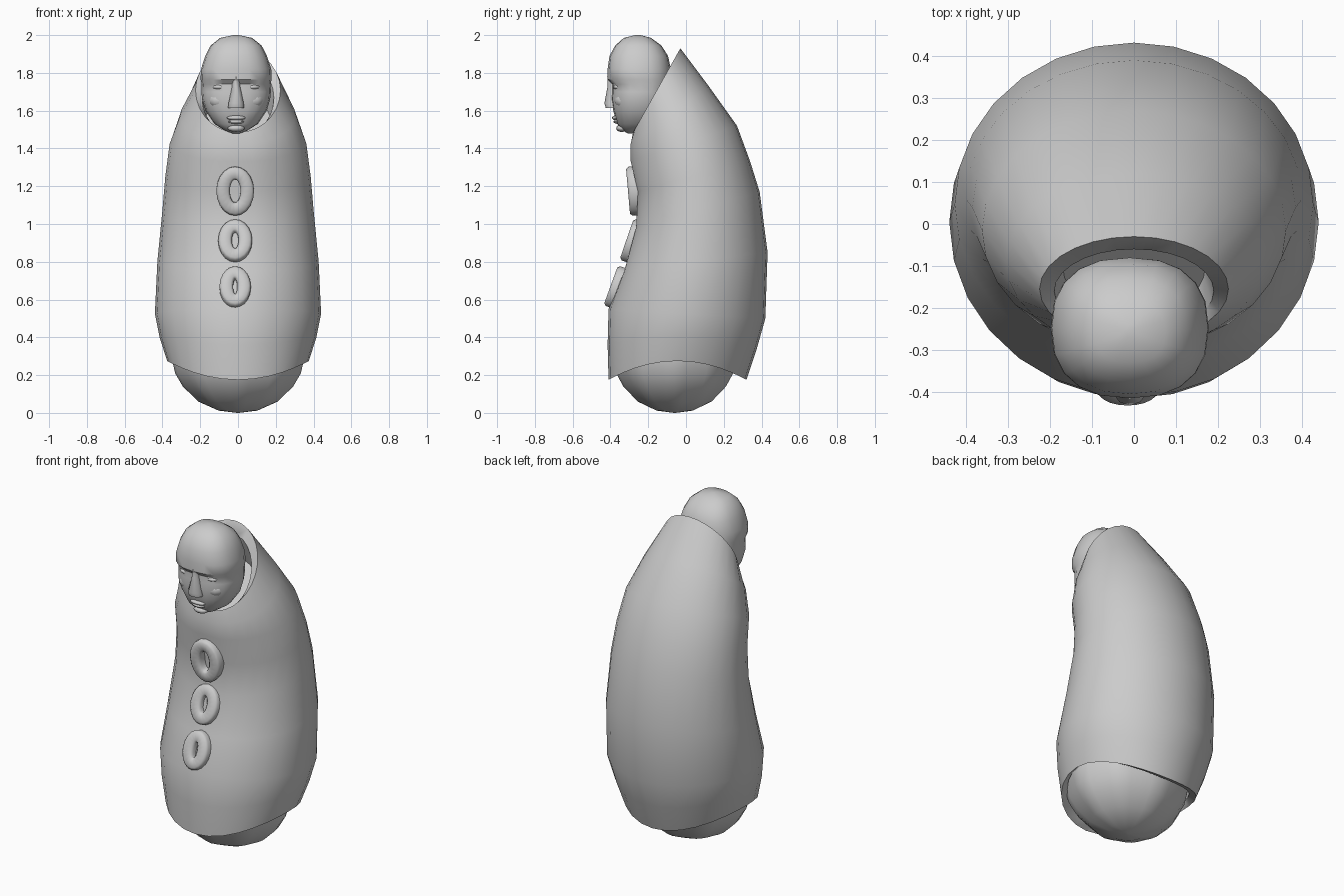
import bpy, bmesh, math
from mathutils import Vector, Matrix


def finish(bm, name, angle=50):
    bmesh.ops.recalc_face_normals(bm, faces=bm.faces)
    me = bpy.data.meshes.new(name)
    bm.to_mesh(me)
    bm.free()
    ob = bpy.data.objects.new(name, me)
    bpy.context.collection.objects.link(ob)
    bpy.ops.object.select_all(action='DESELECT')
    ob.select_set(True)
    bpy.context.view_layer.objects.active = ob
    bpy.ops.object.shade_smooth_by_angle(angle=math.radians(angle))
    return ob


def loft(name, rings, segs, power=2.0, pleat=0.0, x0=0.0, angle=50):
    """Each ring: front y, front z, back y, back z, half width, side lift."""
    bm = bmesh.new()
    loops = []
    for yf, zf, yb, zb, half, lift in rings:
        loop = []
        for i in range(segs):
            a = 2 * math.pi * i / segs
            k = 1 + pleat * math.cos(8 * a)
            c, s = math.cos(a), math.sin(a)
            c = k * math.copysign(abs(c) ** (2 / power), c)
            s = k * math.copysign(abs(s) ** (2 / power), s)
            t = (1 - c) / 2
            loop.append(bm.verts.new((x0 + half * s, yf + (yb - yf) * t,
                                      zf + (zb - zf) * t + lift * s * s)))
        loops.append(loop)
    for a, b in zip(loops, loops[1:]):
        for i in range(segs):
            j = (i + 1) % segs
            bm.faces.new((a[i], a[j], b[j], b[i]))
    bm.faces.new(loops[0])
    bm.faces.new(loops[-1])
    return finish(bm, name, angle)


# Coat: inner hem, outer shell, slanted hood opening, inner hood
coat = loft("coat", [
    (-0.34, 0.42, 0.27, 0.42, 0.34, 0),
    (-0.37, 0.20, 0.27, 0.20, 0.345, 0.10),
    (-0.41, 0.175, 0.32, 0.175, 0.375, 0.10),
    (-0.415, 0.36, 0.375, 0.34, 0.415, 0.05),
    (-0.41, 0.55, 0.42, 0.50, 0.44, 0),
    (-0.335, 0.75, 0.432, 0.85, 0.427, 0),
    (-0.272, 0.98, 0.39, 1.17, 0.40, 0),
    (-0.262, 1.17, 0.34, 1.33, 0.385, 0),
    (-0.30, 1.33, 0.27, 1.52, 0.362, 0),
    (-0.298, 1.42, 0.12, 1.73, 0.305, 0),
    (-0.28, 1.485, -0.03, 1.93, 0.225, 0),
    (-0.26, 1.465, -0.06, 1.87, 0.19, 0),
    (-0.22, 1.42, 0.02, 1.68, 0.17, 0)], 28)

# Front seam: slight pinch down the centre of the coat
for ring in range(5, 10):
    coat.data.vertices[ring * 28].co.y += 0.008

# Pleated rounded base
loft("gathered_base", [
    (-0.06 - r * 0.93, z, -0.06 + r * 0.93, z, r, 0)
    for z, r in [(0.0, 0.004), (0.012, 0.10), (0.06, 0.205), (0.14, 0.285),
                 (0.21, 0.325), (0.29, 0.342), (0.42, 0.34)]], 32, pleat=0.025)

# Head
loft("head", [(yf, z, yb, z, h, 0) for z, yf, yb, h in [
    (2.0, -0.27, -0.24, 0.015), (1.985, -0.33, -0.185, 0.085),
    (1.945, -0.375, -0.13, 0.135), (1.89, -0.405, -0.095, 0.163),
    (1.82, -0.415, -0.08, 0.186), (1.765, -0.415, -0.08, 0.188),
    (1.74, -0.392, -0.08, 0.182), (1.70, -0.392, -0.085, 0.184),
    (1.66, -0.395, -0.09, 0.18), (1.60, -0.385, -0.10, 0.162),
    (1.53, -0.365, -0.14, 0.115), (1.495, -0.335, -0.20, 0.06),
    (1.48, -0.31, -0.27, 0.02)]], 20, power=2.4, x0=-0.01, angle=40)

# Nose wedge
loft("nose", [
    (-0.417, 1.78, -0.35, 1.78, 0.022, 0),
    (-0.415, 1.73, -0.35, 1.73, 0.022, 0),
    (-0.432, 1.64, -0.35, 1.64, 0.042, 0),
    (-0.425, 1.615, -0.35, 1.615, 0.045, 0)], 10, x0=-0.01)


# Eyelids, cheeks, lips and chin
def pad(name, loc, size):
    bm = bmesh.new()
    bmesh.ops.create_uvsphere(bm, u_segments=12, v_segments=8, radius=1,
                              matrix=Matrix.Translation(loc) @ Matrix.Diagonal((*size, 1)))
    finish(bm, name)


for side, label in ((-1, "left"), (1, "right")):
    pad(label + "_eyelid", (-0.01 + side * 0.085, -0.352, 1.725), (0.042, 0.034, 0.016))
    pad(label + "_cheek", (-0.01 + side * 0.085, -0.335, 1.655), (0.06, 0.045, 0.045))
pad("upper_lip", (-0.01, -0.37, 1.562), (0.05, 0.022, 0.013))
pad("lower_lip", (-0.01, -0.36, 1.542), (0.043, 0.024, 0.012))
pad("chin", (-0.01, -0.34, 1.507), (0.045, 0.03, 0.02))


# Oval ring buttons following the slope of the coat front
def ring_button(name, y, z, tilt, wide, tall):
    bm = bmesh.new()
    section = [(-1, -0.6), (-0.65, -1), (0.65, -1), (1, -0.6), (1, 1), (-1, 1)]
    rot = Matrix.Rotation(math.radians(tilt), 3, 'X')
    n, m = 20, len(section)
    verts = []
    for i in range(n):
        a = 2 * math.pi * i / n
        for r, d in section:
            p = Vector(((wide - 0.036 + 0.036 * r) * math.cos(a), 0.03 * d,
                        (tall - 0.034 + 0.034 * r) * math.sin(a)))
            verts.append(bm.verts.new(rot @ p + Vector((-0.015, y, z))))
    for i in range(n):
        for k in range(m):
            i2, k2 = (i + 1) % n, (k + 1) % m
            bm.faces.new([verts[q] for q in (i * m + k, i2 * m + k, i2 * m + k2, i * m + k2)])
    finish(bm, name)


ring_button("upper_button", -0.277, 1.175, 5, 0.10, 0.13)
ring_button("middle_button", -0.286, 0.91, -19, 0.09, 0.115)
ring_button("lower_button", -0.37, 0.665, -20, 0.083, 0.112)
